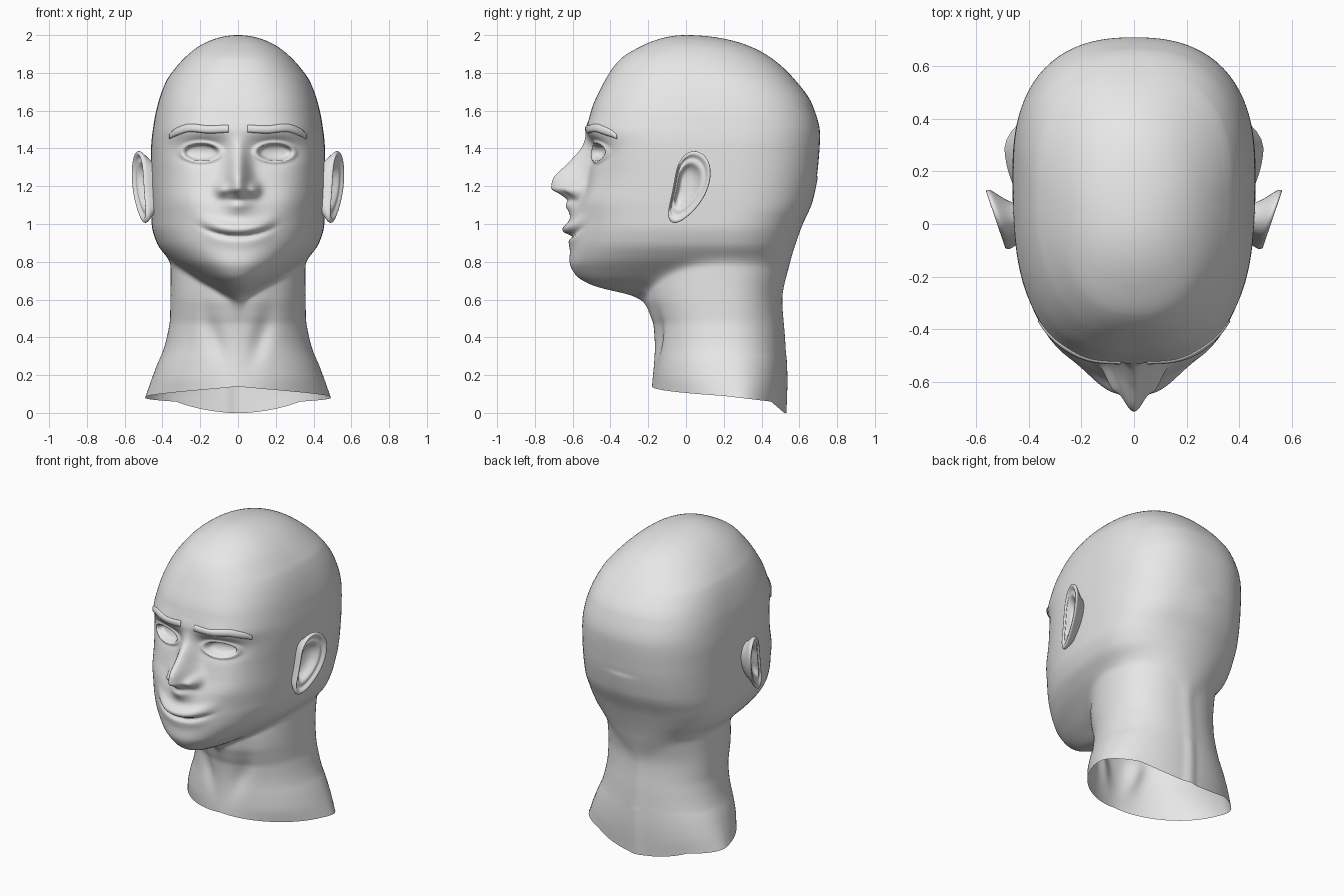
import bpy, bmesh, math
from mathutils import Vector
from mathutils.bvhtree import BVHTree

if "Cube" in bpy.data.objects:
    bpy.data.objects.remove(bpy.data.objects["Cube"])

skin = bpy.data.materials.new("light_grey")
skin.diffuse_color = (0.8, 0.8, 0.8, 1)
skin.use_nodes = True
skin.node_tree.nodes["Principled BSDF"].inputs["Base Color"].default_value = skin.diffuse_color


def curve(*keys):
    """Smooth monotone interpolation of (z, value) keys, measured in sqrt(2 - z)."""
    ks = sorted((math.sqrt(2 - z), v) for z, v in keys)
    us, vs = [k[0] for k in ks], [k[1] for k in ks]
    sl = [(vs[i + 1] - vs[i]) / (us[i + 1] - us[i]) for i in range(len(us) - 1)]
    tan = [sl[0]] + [0 if a * b <= 0 else 2 * a * b / (a + b) for a, b in zip(sl, sl[1:])] + [sl[-1]]

    def f(z):
        u = min(max(math.sqrt(max(0, 2 - z)), us[0]), us[-1])
        i = 0
        while i < len(sl) - 1 and u > us[i + 1]:
            i += 1
        h = us[i + 1] - us[i]
        t = (u - us[i]) / h
        return ((2*t**3 - 3*t*t + 1) * vs[i] + (t**3 - 2*t*t + t) * h * tan[i]
                + (3*t*t - 2*t**3) * vs[i + 1] + (t**3 - t*t) * h * tan[i + 1])
    return f


def gauss(d, s):
    return math.exp(-(d / s) ** 2)


def make_object(name, bm):
    bmesh.ops.recalc_face_normals(bm, faces=bm.faces)
    me = bpy.data.meshes.new(name)
    bm.to_mesh(me)
    bm.free()
    ob = bpy.data.objects.new(name, me)
    bpy.context.collection.objects.link(ob)
    me.materials.append(skin)
    for p in me.polygons:
        p.use_smooth = True
    return ob


def bridge(bm, a, b):
    n = len(a)
    for i in range(n):
        j = (i + 1) % n
        bm.faces.new((a[i], a[j], b[j], b[i]))


# Skull and jaw outlines by height
front = curve((2, 0), (1.94, -.24), (1.87, -.35), (1.71, -.455), (1.6, -.502), (1.5, -.522),
              (1.4, -.505), (1.3, -.51), (1.2, -.53), (1.1, -.565), (1.0, -.585), (.9, -.605),
              (.8, -.617), (.73, -.585), (.68, -.51), (.65, -.41), (.63, -.31), (.59, -.225),
              (.54, -.18), (.45, -.14), (0, -.1))
back = curve((2, 0), (1.96, .285), (1.9, .42), (1.76, .58), (1.63, .67), (1.47, .71), (1.31, .70),
             (1.13, .667), (.97, .6), (.78, .54), (.6, .505), (.39, .52), (.17, .53), (0, .525))
half = curve((2, 0), (1.97, .15), (1.94, .208), (1.89, .272), (1.815, .34), (1.76, .378), (1.65, .42),
             (1.55, .443), (1.4, .46), (1.2, .462), (1.0, .457), (.9, .43), (.82, .37), (.76, .3),
             (.7, .22), (.66, .15), (.6, .1), (0, .1))
middle = curve((2, 0), (1.9, .05), (1.75, .13), (1.5, .2), (1.0, .2), (.7, .21), (.4, .23), (0, .29))
square = curve((2, 2), (1.85, 2.3), (1.6, 2.8), (1.4, 2.95), (1.2, 2.7), (1.0, 2.4), (.8, 2.2),
               (.65, 2), (0, 2))
# Neck outlines by height
neck_front = curve((1.3, -.12), (.8, -.2), (.65, -.215), (.6, -.212), (.54, -.195), (.45, -.172),
                   (.3, -.165), (0, -.18))
neck_half = curve((1.3, .25), (1.0, .345), (.85, .357), (.7, .357), (.5, .36), (.4, .373),
                  (.3, .395), (.2, .43), (0, .492))
neck_square = curve((1.3, 2.2), (.3, 2.1), (.12, 2), (0, 1.8))
# Nose
nose_h = curve((1.55, 0), (1.48, .01), (1.42, .04), (1.33, .11), (1.23, .185), (1.19, .178),
               (1.15, .09), (1.12, .02), (1.08, 0))
nose_w = curve((1.5, .05), (1.3, .055), (1.2, .068), (1.1, .07))


def relief(x, z):
    """Forward height of the facial features."""
    x = abs(x)
    h = nose_h(z) * gauss(x, nose_w(z))
    h += .055 * gauss(x - .085, .032) * gauss(z - 1.18, .035)           # nostril wings
    h += .03 * gauss(x, .14) * gauss(z - 1.03, .1)                      # muzzle
    h += .045 * gauss(x, .07) * gauss(z - 1.1, .042)                    # philtrum
    lip = .94 + 1.25 * x * x
    side = math.exp(-(x / .17) ** 4)
    h += side * (.042 * gauss(z - lip - .032, .035) - .025 * gauss(z - lip + .006, .012)
                 + .01 * gauss(z - lip + .04, .03))
    h += .012 * gauss(x - .28, .1) * gauss(z - 1.15, .1)                # cheek
    h += .012 * gauss(x - .2, .15) * gauss(z - 1.49, .045)              # brow ridge
    h -= .045 * gauss(x - .195, .12) * gauss(z - 1.385, .065)           # eye socket
    e = min(4, math.hypot((x - .195) / .09, (z - 1.38) / .045))
    h += .018 * gauss(e - 1.12, .18)                                    # eyelids
    h -= .025 / (1 + math.exp((e - .93) * 25))                          # recessed eye
    if z < .65:                                                         # throat grooves
        h -= .025 * gauss(x - .08 - .2 * max(0, z - .15), .05) * gauss(z - .38, .17)
    return h


def hem(y):
    """Height of the slanting lower edge of the neck."""
    if y < .2:
        return .14 - .05 * math.sqrt(max(0, (y + .18) / .38))
    if y < .45:
        return .09 - .03 * (y - .2) / .25
    return max(0, .06 - .06 * (y - .45) / .07)


def radius(s, c, w, d, n):
    """Distance to a superellipse of half sizes w, d along direction (s, c)."""
    return ((abs(s) / w) ** n + (abs(c) / d) ** n) ** (-1 / n)


def blend_max(a, b, k=.035):
    h = max(k - abs(a - b), 0) / k
    return max(a, b) + h * h * k / 4


# Head: rings from crown to neck, each the blended union of skull/jaw and neck outlines
ROWS, FRONT, BACK = 300, 144, 48
angles = []
for i in range(FRONT):
    t = 2 * i / FRONT - 1
    angles.append(math.pi / 2 * t * (.6 + .4 * abs(t)))
angles += [math.pi / 2 + math.pi * i / BACK for i in range(BACK)]
bm = bmesh.new()
top = bm.verts.new((0, 0, 2))
prev = None
for r in range(1, ROWS + 1):
    z = 2 - 2 * (r / ROWS) ** 2
    f, b, w, m, n = front(z), back(z), half(z), middle(z), square(z)
    nf, nw, nn = neck_front(z), neck_half(z), neck_square(z)
    ring = []
    for a in angles:
        s, c = math.sin(a), math.cos(a)
        rad = radius(s, c, w, m - f if c > 0 else b - m, n if c > 0 else min(n, 2.5))
        if z < 1.25:
            rad = blend_max(rad, radius(s, c, nw, m - nf if c > 0 else b - m - .004, nn))
        x, y = rad * s, m - rad * c
        if c > 0:
            y -= relief(x, z) * min(1, 2.5 * c)
        zz = z if z > .5 else .5 - (.5 - z) * (.5 - hem(y)) / .5
        ring.append(bm.verts.new((x, y, zz)))
    if prev:
        bridge(bm, prev, ring)
    else:
        for i in range(len(ring)):
            bm.faces.new((top, ring[i], ring[(i + 1) % len(ring)]))
    prev = ring
for i in range(4):
    bmesh.ops.smooth_vert(bm, verts=[v for v in bm.verts if .3 < v.co.z < .9 or v.co.y > .2 and v.co.z > .3],
                          factor=.5, use_axis_x=True, use_axis_y=True, use_axis_z=True)
bm.normal_update()
tree = BVHTree.FromBMesh(bm)
make_object("head", bm)

# Ears: concentric rings from the head out to the rim and into the hollow
EAR = [(.05, 1.39), (.105, 1.36), (.135, 1.29), (.12, 1.19), (.075, 1.11), (.02, 1.05), (-.04, 1.005),
       (-.085, 1.01), (-.1, 1.06), (-.075, 1.15), (-.06, 1.24), (-.045, 1.32), (0, 1.375)]
RINGS = [(.6, -.1), (.7, -.06), (.97, -.02), (1.03, -.005), (1.0, .008), (.9, .008), (.82, -.01),
         (.72, -.004), (.62, -.006), (.48, -.042), (.2, -.05)]
for side, label in ((1, "left"), (-1, "right")):
    bm = bmesh.new()
    prev = None
    for s, dx in RINGS:
        ring = []
        for y, z in EAR:
            y, z = (.015 - .02 * (1 - s)) + (y - .015) * s, 1.21 + (z - 1.21) * s
            ring.append(bm.verts.new((side * (.513 + .34 * y + dx), y, z)))
        if prev:
            bridge(bm, prev, ring)
        prev = ring
    bm.faces.new(prev)
    ob = make_object(label + "_ear", bm)
    mod = ob.modifiers.new("smooth", "SUBSURF")
    mod.levels = mod.render_levels = 2

# Eyebrows: thin strips projected on the forehead
brow_top = curve((.05, 1.525), (.15, 1.52), (.25, 1.53), (.33, 1.505), (.37, 1.465))
brow_low = curve((.05, 1.485), (.15, 1.48), (.25, 1.488), (.33, 1.465), (.37, 1.445))
for side, label in ((1, "left"), (-1, "right")):
    bm = bmesh.new()
    prev = None
    for i in range(41):
        x = .05 + .31 * i / 40
        lo, hi = brow_low(x), brow_top(x)
        outer, inner = [], []
        for j in range(5):
            z = lo + (hi - lo) * j / 4
            p, nrm, _, _ = tree.ray_cast(Vector((side * x, -3, z)), Vector((0, 1, 0)))
            if nrm.y > 0:
                nrm = -nrm
            outer.append(bm.verts.new(p + nrm * (.007 if 0 < j < 4 else .002)))
            inner.append(bm.verts.new(p - nrm * .002))
        ring = outer + inner[::-1]
        if prev:
            bridge(bm, prev, ring)
        else:
            bm.faces.new(ring)
        prev = ring
    bm.faces.new(prev)
    make_object(label + "_eyebrow", bm)
